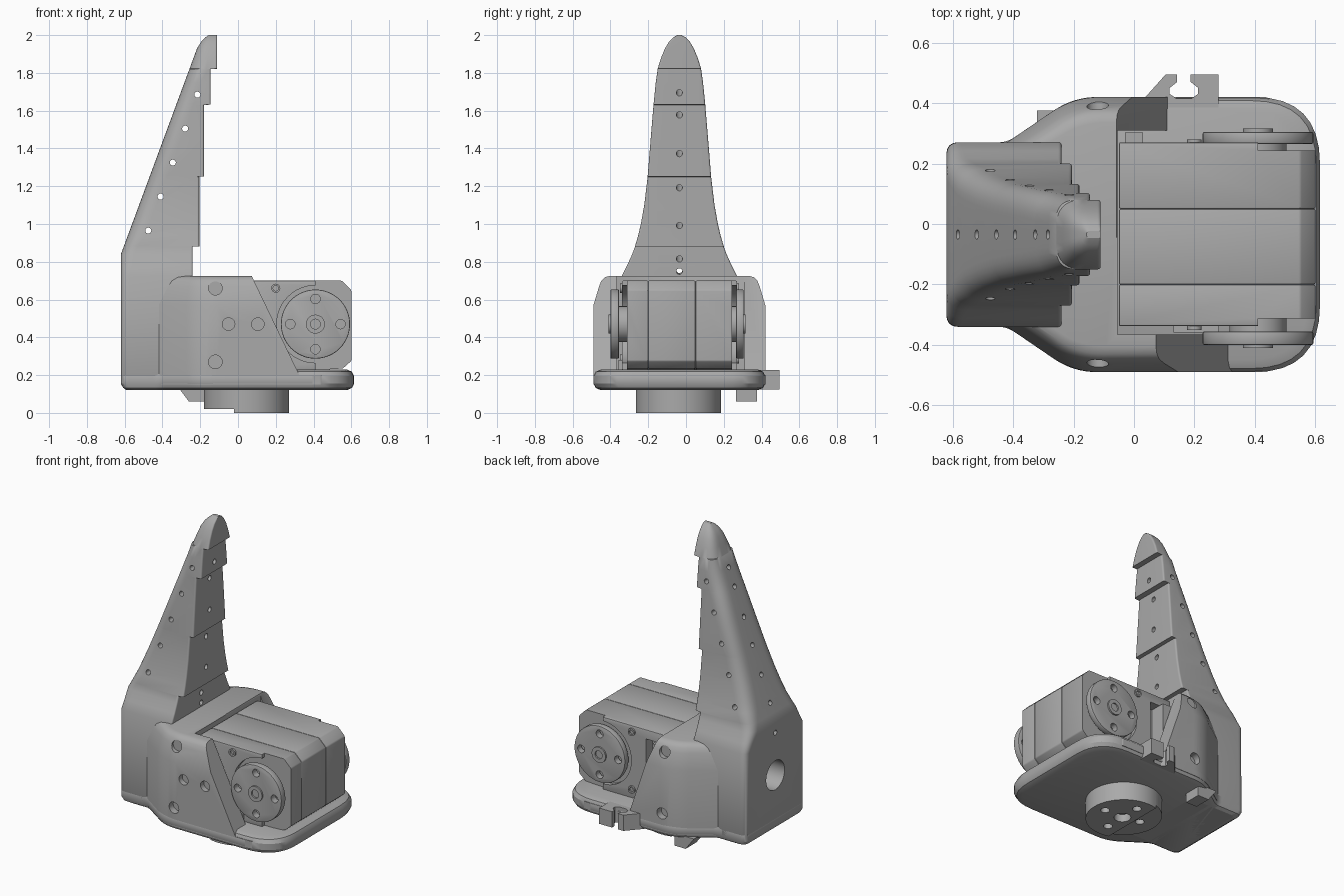
import bpy, bmesh, math
from mathutils import Vector

if "Cube" in bpy.data.objects:
    bpy.data.objects.remove(bpy.data.objects["Cube"])

YC = -0.035          # symmetry plane of the housing
parts = []

grey = bpy.data.materials.new("plain grey")
grey.use_nodes = True
COLOUR = (0.40, 0.40, 0.40, 1)
grey.diffuse_color = COLOUR
grey.node_tree.nodes["Principled BSDF"].inputs["Base Color"].default_value = COLOUR


def loft(name, rings, keep=True):
    """Skin a stack of equal-length closed rings and cap both ends."""
    bm = bmesh.new()
    loops = [[bm.verts.new(p) for p in ring] for ring in rings]
    n = len(loops[0])
    for a, b in zip(loops, loops[1:]):
        for i in range(n):
            j = (i + 1) % n
            bm.faces.new((a[i], a[j], b[j], b[i]))
    bm.faces.new(loops[0])
    bm.faces.new(loops[-1])
    bmesh.ops.recalc_face_normals(bm, faces=bm.faces)
    mesh = bpy.data.meshes.new(name)
    bm.to_mesh(mesh)
    bm.free()
    mesh.materials.append(grey)
    ob = bpy.data.objects.new(name, mesh)
    bpy.context.scene.collection.objects.link(ob)
    if keep:
        parts.append(ob)
    else:
        ob.hide_render = True
    return ob


def prism(name, profile, y0, y1, keep=True):
    """Extrude an xz profile along y."""
    return loft(name, [[(x, y, z) for x, z in profile] for y in (y0, y1)], keep)


def box(name, x, y, z, keep=True):
    return prism(name, [(x[0], z[0]), (x[1], z[0]), (x[1], z[1]), (x[0], z[1])], *y, keep)


def rod(name, start, end, r, keep=True, sides=32):
    """Cylinder between two points."""
    a, b = Vector(start), Vector(end)
    u = (b - a).orthogonal().normalized()
    v = (b - a).normalized().cross(u)
    turn = [2 * math.pi * i / sides for i in range(sides)]
    return loft(name, [[p + r * (math.cos(t) * u + math.sin(t) * v) for t in turn]
                       for p in (a, b)], keep)


def apply_modifiers(ob):
    graph = bpy.context.evaluated_depsgraph_get()
    mesh = bpy.data.meshes.new_from_object(ob.evaluated_get(graph))
    ob.modifiers.clear()
    ob.data = mesh


def cut(ob, cutters):
    for c in cutters:
        m = ob.modifiers.new("cut", 'BOOLEAN')
        m.operation, m.solver, m.object = 'DIFFERENCE', 'EXACT', c
    apply_modifiers(ob)
    for c in cutters:
        bpy.data.objects.remove(c)


def bevel(ob, width, segments=2):
    m = ob.modifiers.new("bevel", 'BEVEL')
    m.width, m.segments, m.limit_method = width, segments, 'ANGLE'
    apply_modifiers(ob)


def rounded(corners, seg=8):
    """Round each (x, y, radius) corner of a polygon."""
    out = []
    for i, (x, y, r) in enumerate(corners):
        p = Vector((x, y))
        a = p + (Vector(corners[i - 1][:2]) - p).normalized() * r
        b = p + (Vector(corners[(i + 1) % len(corners)][:2]) - p).normalized() * r
        for k in range(seg + 1):
            t = k / seg
            out.append(a * (1 - t) ** 2 + p * 2 * t * (1 - t) + b * t * t)
    return out


def slab(name, half, layers):
    """Mirrored outline stacked in (z, inset) layers."""
    outline = rounded(half + [(x, -y, r) for x, y, r in reversed(half)])
    return loft(name, [[(p.x * (1 - d / 0.62), YC + p.y * (1 - d / 0.455), z)
                        for p in outline] for z, d in layers])


# base plate with a rounded rim
slab("base_plate",
     [(-0.62, 0.305, 0.04), (-0.42, 0.305, 0.03), (-0.2, 0.455, 0.08), (0.615, 0.455, 0.22)],
     [(0.12, 0.04), (0.132, 0.012), (0.155, 0), (0.195, 0), (0.218, 0.012), (0.23, 0.04)])

# housing with two cheeks around the motor
housing = slab("housing",
               [(-0.5, 0.25, 0.02), (-0.2, 0.455, 0.09), (0.45, 0.455, 0.02)],
               [(0.15, 0), (0.57, 0), (0.67, 0.03), (0.7, 0.042), (0.718, 0.06), (0.725, 0.085)])
cutters = [box("pocket", (-0.055, 1), (-0.365, 0.31), (0.18, 1), False),
           prism("right_slope", [(0.07, 0.73), (0.325, 0.2), (1, 0.2), (1, 0.73)], -1, YC, False),
           prism("left_slope", [(-0.06, 0.73), (0.12, 0.2), (1, 0.2), (1, 0.73)], YC - 0.01, 1, False)]
for side in (-1, 1):
    for z in (0.27, 0.66):
        cutters.append(rod("screw_hole", (-0.12, YC + side * 0.41, z), (-0.12, YC + side * 0.6, z), 0.036, False))
for x in (-0.05, 0.105):
    cutters.append(rod("wall_hole", (x, -0.455, 0.47), (x, -0.6, 0.47), 0.033, False))
cut(housing, cutters)

# finger: stepped front, sloping back, flared sides
WIDTH = [(0.12, 0.275), (0.135, 0.295), (0.16, 0.305), (0.725, 0.305), (0.78, 0.277),
         (0.84, 0.25), (0.88, 0.235), (0.94, 0.218), (1.0, 0.204), (1.1, 0.186), (1.25, 0.168),
         (1.45, 0.152), (1.63, 0.137), (1.75, 0.125), (1.82, 0.115), (1.88, 0.097),
         (1.93, 0.076), (1.965, 0.055), (1.987, 0.034), (2.0, 0.012)]
STEPS = [(0.88, -0.24), (1.25, -0.205), (1.63, -0.18), (1.82, -0.145), (3, -0.11)]


def finger_ring(z, hw, xf):
    xb = -0.62 + max(0, z - 0.84) * 0.37
    if z > 1.93:
        xb += (z - 1.93) ** 2 * 7
    if z < 0.16:
        xb += (0.16 - z) ** 2 * 18
    r = min(0.04 + max(0, z - 0.7) * 0.2, 0.09, hw * 0.8, (xf - xb) * 0.6)
    f = min(0.012, hw * 0.5)
    loop = rounded([(xf, -hw, f), (xf, hw, f), (xb, hw, r), (xb, -hw, r)])
    return [(p.x, YC + p.y, z) for p in loop]


rings = []
for z, hw in WIDTH:
    below = next(x for top, x in STEPS if z <= top)
    above = next(x for top, x in STEPS if z < top)
    rings.append(finger_ring(z, hw, below))
    if above != below:
        rings.append(finger_ring(z + 0.002, hw, above))
finger = loft("finger", rings)
holes = [rod("side_hole", (-0.475 + 0.065 * i, -1, 0.965 + 0.18 * i),
             (-0.475 + 0.065 * i, 1, 0.965 + 0.18 * i), 0.016, False, 16) for i in range(5)]
for z in (0.8, 0.99, 1.19, 1.38, 1.585, 1.715):
    holes.append(rod("front_hole", (0.15, YC, z - 0.13), (-0.9, YC, z + 0.26), 0.016, False, 16))
holes.append(rod("back_hole", (-0.8, YC, 0.48), (-0.3, YC, 0.48), 0.095, False))
holes.append(rod("small_back_hole", (-0.8, YC, 0.76), (0, YC, 0.745), 0.016, False, 16))
cut(finger, holes)

# motor case in three slices, recessed at both ends for the discs
AXIS = (0.41, 0.47)
CASE = [(-0.05, 0.2), (0.555, 0.235), (0.6, 0.275), (0.6, 0.65), (0.55, 0.7), (-0.05, 0.7)]
for name, y0, y1, recess in (("motor_case_right", -0.338, -0.2, (-1, -0.312)),
                             ("motor_case_middle", -0.2, 0.05, None),
                             ("motor_case_left", 0.05, 0.27, (0.243, 1))):
    case = prism(name, CASE, y0, y1)
    bevel(case, 0.006)
    if recess:
        cutters = [rod("recess", (AXIS[0], recess[0], AXIS[1]), (AXIS[0], recess[1], AXIS[1]), 0.205, False, 48),
                   box("end_recess", (AXIS[0], 1), recess, (0, 1), False)]
        if y1 > 0.2:
            cutters.append(box("socket", (0.03, 0.1), (0.2, 1), (0.3, 0.64), False))
        cut(case, cutters)

# drive discs with four holes, plus hub and case screws, on each side
for side, y_case, y_in, y_out in (("right", -0.3, -0.355, -0.4), ("left", 0.23, 0.265, 0.305)):
    s = 1 if y_out > 0 else -1
    disc = rod(side + "_disc", (AXIS[0], y_in, AXIS[1]), (AXIS[0], y_out, AXIS[1]), 0.183, True, 64)
    bevel(disc, 0.006)
    drills = []
    for dx, dz in ((1, 0), (0, 1), (-1, 0), (0, -1)):
        x, z = AXIS[0] + dx * 0.133, AXIS[1] + dz * 0.133
        drills.append(rod("drill", (x, y_in - s * 0.02, z), (x, y_out + s * 0.02, z), 0.025, False, 24))
    cut(disc, drills)
    rod(side + "_hub", (AXIS[0], y_case, AXIS[1]), (AXIS[0], y_in + s * 0.01, AXIS[1]), 0.095)
    cap = rod(side + "_cap", (AXIS[0], y_in, AXIS[1]), (AXIS[0], y_out + s * 0.01, AXIS[1]), 0.05)
    cut(cap, [rod("cap_hole", (AXIS[0], y_out - s * 0.02, AXIS[1]), (AXIS[0], y_out + s, AXIS[1]), 0.026, False)])
    y_face = y_case + s * 0.03
    for z in (0.285, 0.66):
        screw = rod(side + "_case_screw", (0.2, y_face, z), (0.2, y_face + s * 0.02, z), 0.024, True, 24)
        cut(screw, [rod("screw_recess", (0.2, y_face + s * 0.008, z), (0.2, y_face + s, z), 0.014, False, 16)])

# socket rail beside the motor
box("socket_rail", (-0.03, 0.03), (0.26, 0.303), (0.3, 0.64))
box("socket_rail_right", (0.13, 0.28), (-0.358, -0.33), (0.22, 0.28))

# mounting boss below the plate
boss = rod("mounting_boss", (0.045, YC - 0.005, 0), (0.045, YC - 0.005, 0.14), 0.226, True, 64)
drills = [box("boss_notch", (-1, -0.02), (-1, 1), (-0.1, 0.02), False),
          rod("boss_centre", (0.06, YC, -0.1), (0.06, YC, 0.05), 0.05, False)]
for dx, dy in ((1, 0), (0, 1), (-1, 0), (0, -1)):
    x, y = 0.06 + dx * 0.133, YC + dy * 0.133
    drills.append(rod("boss_drill", (x, y, -0.1), (x, y, 0.05), 0.027, False, 24))
cut(boss, drills)

# cable foot under the back corner
prism("cable_foot", [(-0.32, 0.14), (-0.26, 0.06), (-0.18, 0.06), (-0.18, 0.14)], 0.265, 0.375)

# cable clip with a keyhole slot
CLIP = [(0.02, 0.4), (0.105, 0.495), (0.143, 0.495), (0.143, 0.47), (0.118, 0.45), (0.118, 0.43),
        (0.14, 0.415), (0.19, 0.415), (0.212, 0.43), (0.212, 0.45), (0.187, 0.47), (0.187, 0.495),
        (0.28, 0.495), (0.28, 0.36), (0.02, 0.36)]
loft("cable_clip", [[(x, y, z) for x, y in CLIP] for z in (0.125, 0.228)])

# smooth curved surfaces, keep edges crisp
bpy.ops.object.select_all(action='DESELECT')
for ob in parts:
    ob.select_set(True)
bpy.context.view_layer.objects.active = finger
bpy.ops.object.shade_smooth_by_angle(angle=math.radians(30))
